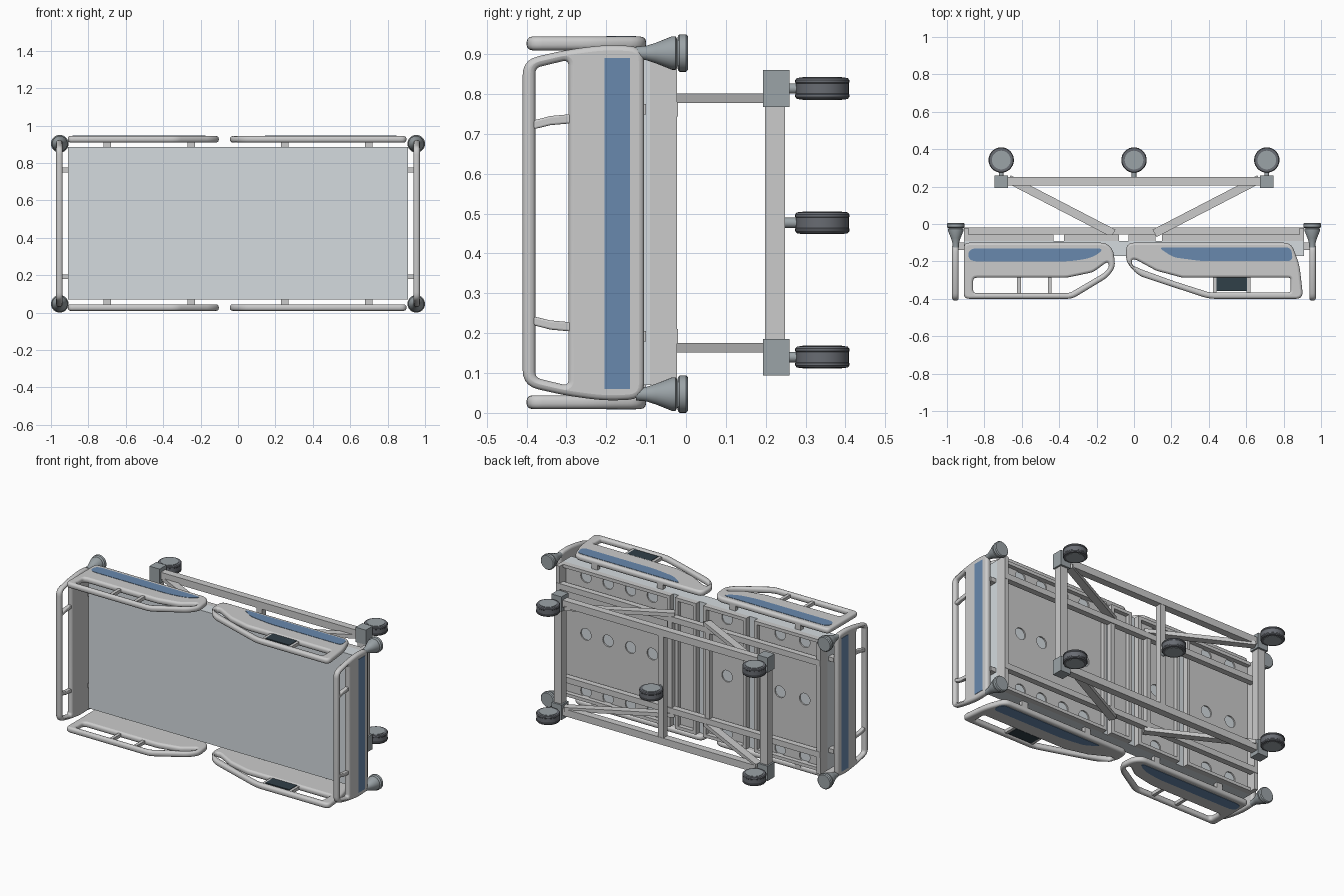
import bpy, bmesh, math
from mathutils import Vector, Matrix

if "Cube" in bpy.data.objects:
    bpy.data.objects.remove(bpy.data.objects["Cube"])

def mat(name, c):
    m = bpy.data.materials.new(name)
    m.diffuse_color = (*c, 1)
    m.use_nodes = True
    m.node_tree.nodes["Principled BSDF"].inputs["Base Color"].default_value = m.diffuse_color
    return m

BLUE = mat("blue_inlay", (.14, .25, .42))
SLATE = mat("slate_plastic", (.33, .37, .39))
DARK = mat("dark_rubber", (.14, .15, .17))
PANEL = mat("control_dark", (.03, .05, .065))
PAD = mat("mattress_cover", (.66, .71, .74))
# local XY profile turned into the YZ plane or the XZ plane
TO_YZ = Matrix(((0, 0, 1), (1, 0, 0), (0, 1, 0))).to_4x4()
TO_XZ = Matrix.Rotation(math.pi / 2, 4, 'X')

def smooth(ob, m=None):
    if m:
        ob.data.materials.append(m)
    bpy.ops.object.select_all(action='DESELECT')
    ob.select_set(True)
    bpy.context.view_layer.objects.active = ob
    if ob.type == 'CURVE':
        bpy.ops.object.convert(target='MESH')
    bpy.ops.object.shade_smooth_by_angle(angle=math.radians(35))
    return bpy.context.object

def add(name, data):
    ob = bpy.data.objects.new(name, data)
    bpy.context.collection.objects.link(ob)
    return ob

def box(name, x, y, z, m=None, matrix=None):
    """Box from (min, max) ranges, optionally placed by a matrix."""
    bm = bmesh.new()
    bmesh.ops.create_cube(bm, size=1)
    for v in bm.verts:
        v.co = [sum(r) / 2 + c * (r[1] - r[0]) for r, c in zip((x, y, z), v.co)]
    me = bpy.data.meshes.new(name)
    bm.to_mesh(me)
    bm.free()
    ob = add(name, me)
    if m:
        me.materials.append(m)
    if matrix:
        ob.matrix_world = matrix
    return ob

def beam(name, a, b, w, t):
    """Box beam lying in the XY plane from a to b, w wide, t thick in z."""
    a, b = Vector(a), Vector(b)
    d = b - a
    M = Matrix.Translation((a + b) / 2) @ Matrix.Rotation(math.atan2(d.y, d.x), 4, 'Z')
    L = d.length / 2
    return box(name, (-L, L), (-w / 2, w / 2), (-t / 2, t / 2), None, M)

def rounded(pts, r, n=5):
    out = []
    for i, p in enumerate(pts):
        p = Vector(p)
        a, b = Vector(pts[i - 1]) - p, Vector(pts[(i + 1) % len(pts)]) - p
        p0 = p + a.normalized() * min(r, a.length * .45)
        p1 = p + b.normalized() * min(r, b.length * .45)
        for k in range(n + 1):
            t = k / n
            out.append(p0 * (1 - t) ** 2 + p * 2 * t * (1 - t) + p1 * t * t)
    return out

def plate(name, loops, thick, matrix, bevel=0., m=None):
    """Filled profile with holes, extruded and softened at the edge."""
    cu = bpy.data.curves.new(name, 'CURVE')
    cu.dimensions, cu.fill_mode = '2D', 'BOTH'
    cu.extrude, cu.bevel_depth = thick / 2 - bevel, bevel
    cu.offset, cu.bevel_resolution = -bevel, 2
    for lp in loops:
        s = cu.splines.new('POLY')
        s.points.add(len(lp) - 1)
        for q, p in zip(s.points, lp):
            q.co = (p[0], p[1], 0, 1)
        s.use_cyclic_u = True
    ob = add(name, cu)
    ob.matrix_world = matrix
    return smooth(ob, m)

def lathe(name, prof, loc, axis, m, n=32):
    """Revolve (radius, height) points about the given axis."""
    bm = bmesh.new()
    rings = [[bm.verts.new((r * math.cos(2 * math.pi * i / n), r * math.sin(2 * math.pi * i / n), h))
              for i in range(n)] for r, h in prof]
    for a, b in zip(rings, rings[1:]):
        for i in range(n):
            j = (i + 1) % n
            bm.faces.new((a[i], a[j], b[j], b[i]))
    bm.faces.new(rings[0][::-1])
    bm.faces.new(rings[-1])
    bmesh.ops.recalc_face_normals(bm, faces=bm.faces)
    me = bpy.data.meshes.new(name)
    bm.to_mesh(me)
    bm.free()
    ob = add(name, me)
    R = Matrix.Rotation(-math.pi / 2, 4, 'X') if axis == 'Y' else Matrix()
    ob.matrix_world = Matrix.Translation(loc) @ R
    return smooth(ob, m)

ZC = .477  # middle of the bed's width

# mattress
box("mattress", (-.91, .91), (-.17, -.09), (.07, .887), PAD)

# deck sections: perforated plates with raised rims
sections = [(-.91, -.43, (-.76, -.59)), (-.375, -.08, (-.225,)), (-.03, .115, ()),
            (.15, .908, (.29, .44, .595, .747))]
for x0, x1, cols in sections:
    loops = [[(x0, .07), (x1, .07), (x1, .887), (x0, .887)]]
    for cx in cols:
        for cz in (.12, ZC, .835):
            loops.append([(cx + .036 * math.cos(a * math.pi / 12), cz - .036 * math.sin(a * math.pi / 12))
                          for a in range(24)])
    plate("deck_plate", loops, .008, Matrix.Translation((0, -.086, 0)) @ TO_XZ)
    for z in (.07, .867):
        box("deck_side_rim", (x0, x1), (-.09, -.055), (z, z + .02))
    for x in (x0, x1 - .02):
        box("deck_cross_rim", (x, x + .02), (-.09, -.055), (.09, .867))

# deck frame
for s in (-1, 1):
    z = ZC + s * .285
    box("frame_rail", (-.91, .91), (-.057, -.02), (z - .018, z + .018))
    box("frame_end_beam", sorted((s * .885, s * .91)), (-.09, -.022), (.07, .887))
    box("frame_cross_tube", (s * .13 - .015, s * .13 + .015), (-.055, -.025), (.16, .795))
    for e in (-1, 1):
        box("end_panel_bracket", sorted((e * .905, e * .945)), (-.14, -.1), (z - .013, z + .013))

# end panels with window, bars, blue stripe and corner bumpers
outline = rounded([(-.105, .035), (-.2, .03), (-.3, .043), (-.41, .068), (-.41, .886), (-.3, .911),
                   (-.2, .924), (-.105, .919)], .04)
window = rounded([(-.295, .068), (-.295, .886), (-.378, .866), (-.378, .088)], .015)
stripe = [(-.205, .06), (-.14, .06), (-.14, .89), (-.205, .89)]
for s in (-1, 1):
    side = Matrix.Translation((s * .955, 0, 0))
    plate("end_panel", [outline, window], .034, side @ TO_YZ, .013)
    plate("end_panel_stripe", [stripe], .004, Matrix.Translation((s * .972, 0, 0)) @ TO_YZ, 0, BLUE)
    for e in (-1, 1):
        zb = ZC + e * .255
        bar = [(-.285, zb + e * .018), (-.34, zb + e * .013), (-.39, zb),
               (-.39, zb - e * .022), (-.34, zb - e * .01), (-.285, zb - e * .005)]
        plate("end_panel_bar", [bar], .024, side @ TO_YZ, .005)
        bumper = [(.016, -.125), (.018, -.1), (.026, -.075), (.042, -.035), (.042, -.026), (.034, -.022),
                  (.043, -.02), (.047, -.016), (.047, 0), (.042, .005)]
        lathe("corner_bumper", bumper, (s * .953, 0, .475 + e * .428), 'Y', SLATE)

# side rails
foot_out = rounded([(-.91, -.1), (-.15, -.1), (-.11, -.14), (-.1, -.23), (-.14, -.285), (-.33, -.4),
                    (-.91, -.4)], .03)
foot_win = rounded([(-.86, -.287), (-.86, -.37), (-.345, -.37), (-.16, -.262), (-.132, -.23), (-.14, -.2),
                    (-.22, -.258), (-.36, -.287)], .02)
foot_blue = rounded([(-.885, -.13), (-.155, -.13), (-.22, -.18), (-.34, -.2), (-.885, -.2)], .05)
head_out = rounded([(-.04, -.1), (.84, -.1), (.885, -.22), (.905, -.4), (.4, -.4), (.02, -.275), (-.045, -.2)], .04)
head_win = rounded([(-.012, -.19), (-.01, -.22), (.04, -.243), (.22, -.308), (.4, -.365), (.838, -.365),
                    (.838, -.287), (.26, -.287), (.12, -.25), (.01, -.19)], .012)
head_blue = rounded([(.13, -.125), (.84, -.125), (.85, -.198), (.36, -.198), (.21, -.178)], .03)
for s in (-1, 1):
    z = ZC + s * .45
    for kind, out, win, inlay, bars in (("foot", foot_out, foot_win, foot_blue, (-.615, -.45)),
                                        ("head", head_out, head_win, head_blue, (.432, .612))):
        at = Matrix.Translation((0, 0, z))
        plate(kind + "_side_rail", [out, win], .034, at, .013)
        plate(kind + "_rail_inlay", [inlay], .004, Matrix.Translation((0, 0, z + s * .017)), 0, BLUE)
        for bx in bars:
            box(kind + "_rail_bar", (bx - .01, bx + .01), (-.375, -.28), (z - .01, z + .01))
    box("rail_control_pad", (.44, .605), (-.358, -.285), (z - .013, z + .013), PANEL)
    # rail hinge arms joining the rails to the deck edge
    for hx in (-.7, -.25, .25, .7):
        box("rail_hinge", (hx - .02, hx + .02), (-.125, -.1), sorted((ZC + s * .4, z)))

# base frame with lift arms
for s in (-1, 1):
    z = ZC + s * .337
    box("base_long_beam", (-.69, .69), (.205, .25), (z - .022, z + .022))
    box("base_cross_beam", (s * .71 - .025, s * .71 + .025), (.198, .248), (.14, .82))
    for e in (-1, 1):
        box("base_corner_block", (e * .71 - .035, e * .71 + .035), (.193, .26), (z - .046, z + .046), SLATE)
        za = ZC + s * .313
        beam("lift_arm", (e * .67, .24, za), (e * .11, -.05, za), .045, .024)
box("base_middle_beam", (-.018, .018), (.21, .248), (.14, .82))

# castors
wheel = [(.052, -.0265), (.056, -.0275), (.064, -.026), (.068, -.021), (.068, -.015), (.0665, -.013), (.0665, .013),
         (.068, .015), (.068, .021), (.064, .026), (.056, .0275), (.052, .0265)]
spots = [(x, ZC + s * .337) for x in (-.71, .71) for s in (-1, 1)] + [(0, ZC)]
for x, z in spots:
    lathe("castor_wheel", wheel, (x, .342, z), 'Z', DARK)
    lathe("castor_hub", [(.05, -.0285), (.05, .0285)], (x, .342, z), 'Z', SLATE)
    lathe("castor_stem", [(.013, .24), (.013, .3)], (x, 0, z), 'Y', SLATE, 16)
